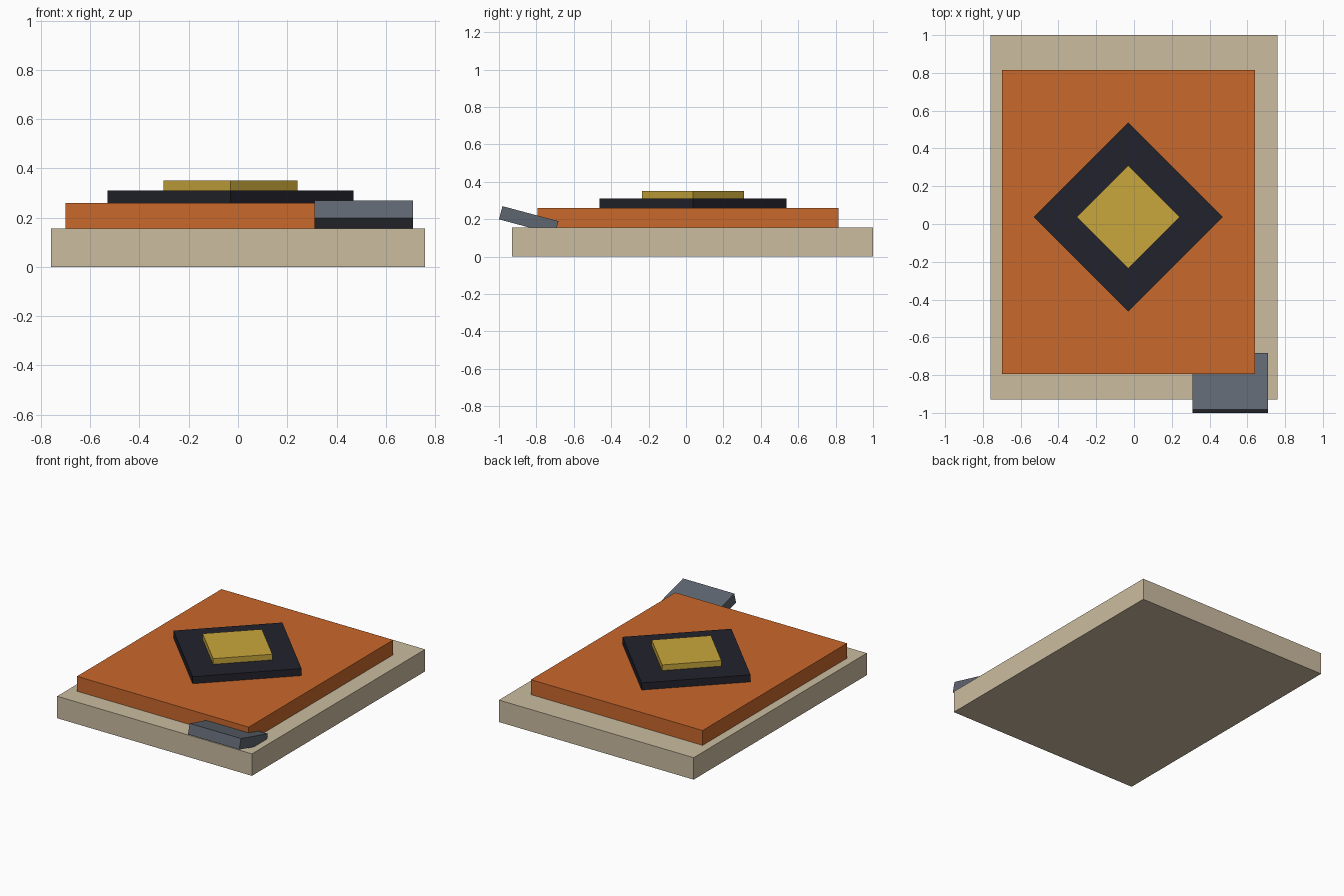
import bpy
from math import radians, sqrt

default = bpy.data.objects.get("Cube")
if default:
    bpy.data.objects.remove(default, do_unlink=True)


def material(name, rgb):
    """Flat material from 0-255 display values, stored as linear."""
    linear = [((c / 255 + 0.055) / 1.055) ** 2.4 for c in rgb]
    mat = bpy.data.materials.new(name)
    mat.use_nodes = True
    mat.diffuse_color = (*linear, 1)
    bsdf = mat.node_tree.nodes["Principled BSDF"]
    bsdf.inputs["Base Color"].default_value = (*linear, 1)
    return mat


def slab(name, size, centre, mat, rotation=(0, 0, 0)):
    """Sharp-edged box with its size baked into the mesh."""
    bpy.ops.mesh.primitive_cube_add(size=1)
    obj = bpy.context.object
    obj.name = name
    for v in obj.data.vertices:
        v.co = [c * s for c, s in zip(v.co, size)]
    obj.location = centre
    obj.rotation_euler = [radians(a) for a in rotation]
    obj.data.materials.append(mat)
    return obj


beige = material("beige", (203, 188, 160))
orange = material("orange", (202, 104, 44))
charcoal = material("charcoal", (34, 34, 44))
gold = material("gold", (201, 167, 60))
slate = material("slate grey", (95, 102, 112))

# Thick base block and the offset cover lying on it
slab("base_block", (1.52, 1.93, 0.155), (0, 0.035, 0.0775), beige)
slab("cover_panel", (1.34, 1.61, 0.105), (-0.03, 0.01, 0.2075), orange)

# Stacked diamond emblem, each a square turned by 45 degrees
for name, half_diagonal, bottom, top, mat in (
    ("diamond_plate", 0.5, 0.26, 0.31, charcoal),
    ("diamond_centre", 0.272, 0.31, 0.35, gold),
):
    side = half_diagonal * sqrt(2)
    slab(name, (side, side, top - bottom), (-0.03, 0.037, (bottom + top) / 2),
         mat, (0, 0, 45))

# Tilted tab tucked under the cover at the front corner
slab("corner_tab", (0.4, 0.31, 0.073), (0.51, -0.841, 0.194), slate, (-15, 0, 0))
